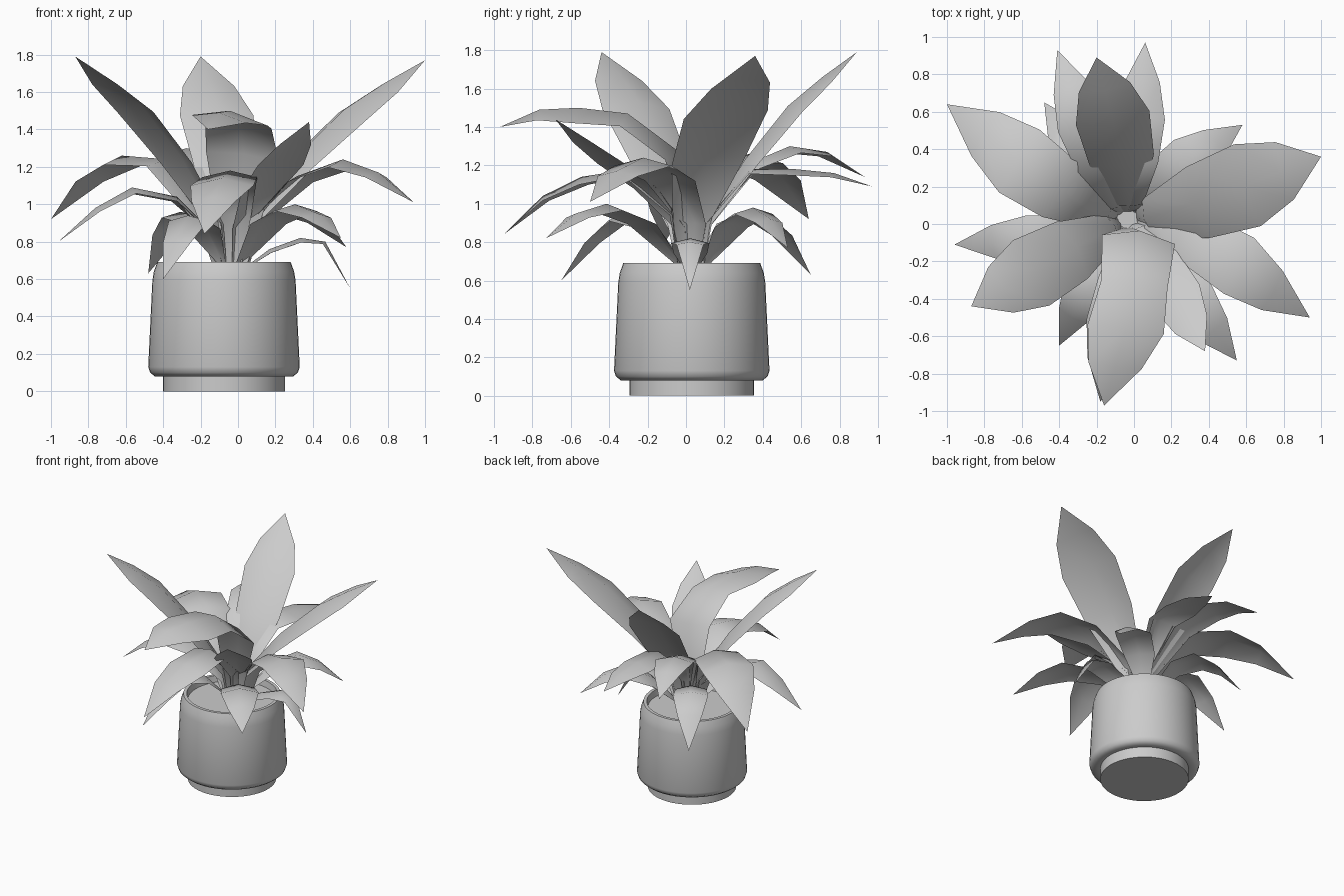
import bpy
import bmesh
import math
from mathutils import Vector

old = bpy.data.objects.get("Cube")
if old:
    bpy.data.objects.remove(old, do_unlink=True)

POT_CENTRE = Vector((-0.075, 0.03, 0))
PLANT_CENTRE = Vector((-0.035, 0.025, 0))


def make_material(name, colour):
    mat = bpy.data.materials.new(name)
    mat.use_nodes = True
    mat.diffuse_color = colour
    mat.node_tree.nodes["Principled BSDF"].inputs["Base Color"].default_value = colour
    return mat


grey = make_material("plain grey", (0.6, 0.6, 0.6, 1))


def add_object(name, bm, smooth_degrees):
    mesh = bpy.data.meshes.new(name)
    bm.to_mesh(mesh)
    bm.free()
    mesh.materials.append(grey)
    obj = bpy.data.objects.new(name, mesh)
    bpy.context.collection.objects.link(obj)
    bpy.ops.object.select_all(action="DESELECT")
    obj.select_set(True)
    bpy.context.view_layer.objects.active = obj
    bpy.ops.object.shade_smooth_by_angle(angle=math.radians(smooth_degrees))


def lathe(name, profile, sides=48):
    """Turn (radius, height) points around the pot axis and close both ends."""
    bm = bmesh.new()
    rings = []
    for radius, z in profile:
        ring = []
        for i in range(sides):
            a = math.tau * i / sides
            ring.append(bm.verts.new(POT_CENTRE + Vector((radius * math.cos(a), radius * math.sin(a), z))))
        rings.append(ring)
    for low_ring, high_ring in zip(rings, rings[1:]):
        for i in range(sides):
            j = (i + 1) % sides
            bm.faces.new((low_ring[i], low_ring[j], high_ring[j], high_ring[i]))
    bm.faces.new(rings[0][::-1])
    bm.faces.new(rings[-1])
    add_object(name, bm, 50)


def leaf(name, tip_x, tip_y, half_width, heights, bow=0, roll=0):
    """Ridged blade towards a tip; bow bends it to its left, roll lifts its left edge."""
    tip = Vector((tip_x, tip_y, heights[-1]))
    reach = Vector((tip_x, tip_y, 0)) - PLANT_CENTRE
    side = Vector((-reach.y, reach.x, 0)).normalized()
    stem_width = min(max((heights[0] - 0.6) / 0.7, 0.25), 1)
    stations = (0.04, 0.1 - 0.05 * stem_width, 0.32, 0.58, 0.79)
    widths = (0.2, stem_width, 0.87, 1, 0.7)
    bends = (0.3, 0.9, 1, 0.8, 0.4)
    spine = [PLANT_CENTRE + reach * t + side * bow * b + Vector((0, 0, z))
             for t, b, z in zip(stations, bends, (0.6, *heights))] + [tip]
    bm = bmesh.new()
    rows = []
    for i, w in enumerate(widths):
        along = spine[i + 1] - spine[max(i - 1, 0)]
        normal = along.cross(side).normalized()
        across = (side + Vector((0, 0, roll))) * w * half_width
        drop = normal * (0.25 * w * half_width)
        mid = spine[i]
        rows.append([bm.verts.new(p) for p in (mid + across - drop, mid, mid - across - drop)])
    for a, b in zip(rows, rows[1:]):
        for i in range(2):
            bm.faces.new((a[i], a[i + 1], b[i + 1], b[i]))
    end = bm.verts.new(tip)
    for i in range(2):
        bm.faces.new((rows[-1][i], rows[-1][i + 1], end))
    add_object(name, bm, 80)


# Pot from the foot up, over the rim and down to the soil surface
lathe("pot", [(0.325, 0), (0.325, 0.085), (0.37, 0.08), (0.395, 0.1), (0.405, 0.13), (0.383, 0.59),
              (0.375, 0.64), (0.357, 0.69), (0.333, 0.69), (0.325, 0.64)])

# Leaves: tip x, tip y, half width, heights from stem to tip, bow, roll
upright = [
    (-0.2, 0.89, 0.2, (0.9, 1.23, 1.51, 1.66, 1.79), -0.03),
    (1.0, 0.36, 0.23, (0.92, 1.25, 1.51, 1.65, 1.77), -0.03, 0.1),
    (-0.87, -0.44, 0.2, (0.9, 1.25, 1.53, 1.67, 1.79)),
    (-0.16, -0.97, 0.205, (1.27, 1.47, 1.5, 1.49, 1.4), 0.08, -0.14),
    (0.38, -0.68, 0.14, (0.88, 1.1, 1.24, 1.34, 1.44), 0.02),
]
arching = [
    (-1.0, 0.64, 0.2, (0.88, 1.24, 1.26, 1.15, 0.92), 0.06),
    (0.94, -0.5, 0.17, (0.9, 1.15, 1.24, 1.17, 1.01), 0.08),
    (-0.96, -0.11, 0.13, (0.82, 1.04, 1.09, 0.98, 0.8), 0.04),
    (0.06, 0.97, 0.13, (0.9, 1.18, 1.18, 1.16, 1.09), -0.02),
    (-0.41, 0.93, 0.14, (0.88, 1.2, 1.3, 1.27, 1.14), 0.03),
    (-0.18, -0.95, 0.17, (0.95, 1.18, 1.14, 1.04, 0.84), 0.04),
]
low = [
    (0.55, -0.73, 0.14, (0.7, 0.92, 1.0, 0.95, 0.82)),
    (0.58, 0.53, 0.13, (0.7, 0.9, 0.98, 0.92, 0.77), 0.05),
    (-0.48, 0.65, 0.13, (0.71, 0.92, 0.96, 0.85, 0.63), 0.02),
    (-0.4, -0.65, 0.12, (0.7, 0.89, 0.94, 0.81, 0.6), -0.03),
    (0.6, 0.02, 0.1, (0.65, 0.76, 0.82, 0.8, 0.55)),
]
for kind, group in (("upright", upright), ("arching", arching), ("low", low)):
    for number, spec in enumerate(group, 1):
        leaf(f"{kind}_leaf_{number}", *spec)
